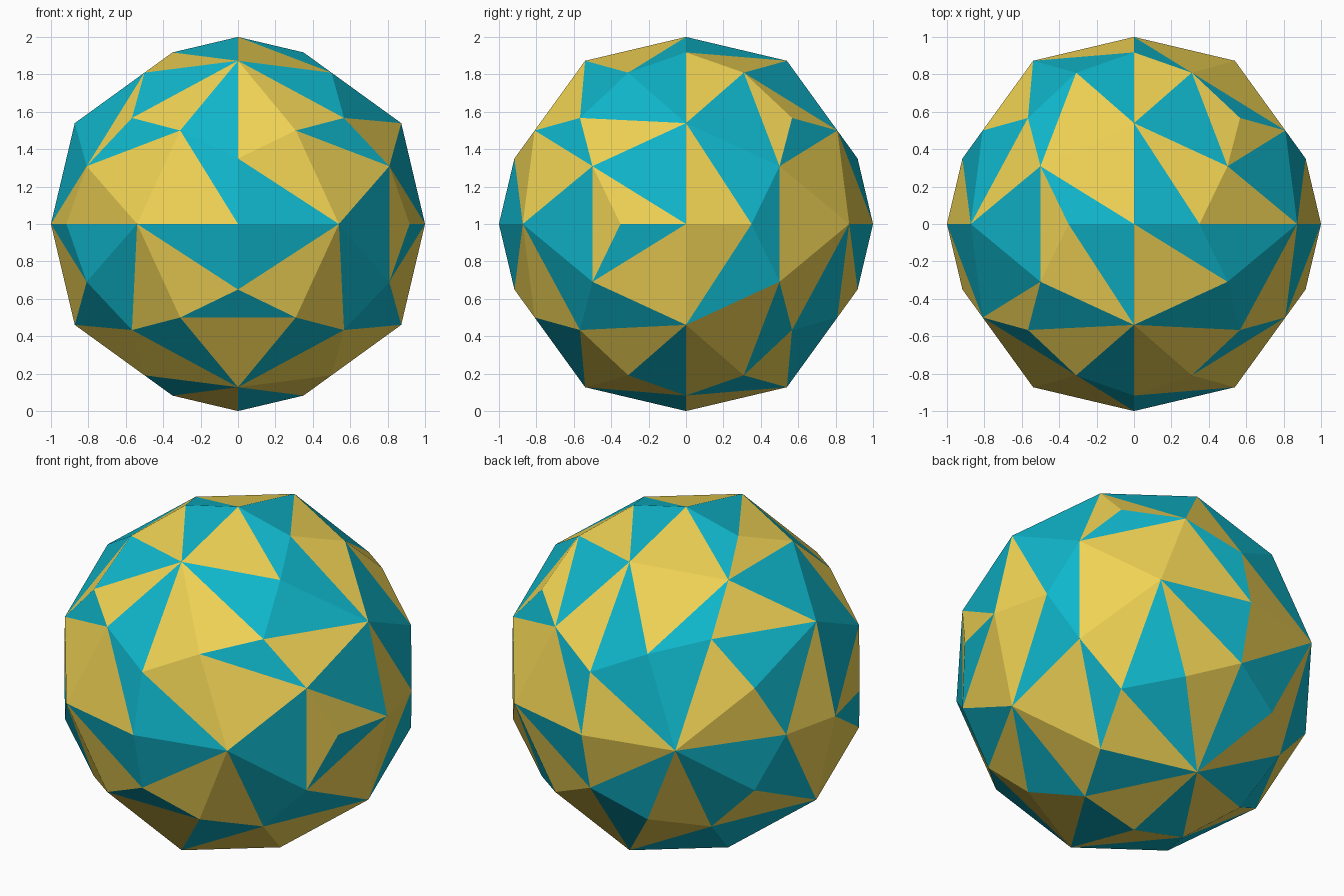
import bpy
import bmesh
from math import sqrt
from mathutils import Vector

if "Cube" in bpy.data.objects:
    bpy.data.objects.remove(bpy.data.objects["Cube"])

PHI = (1 + sqrt(5)) / 2


def orbit(a, b, c):
    """All sign changes and cyclic shifts of a point, in a fixed order."""
    pts = {p for x in (a, -a) for y in (b, -b) for z in (c, -c)
           for p in ((x, y, z), (z, x, y), (y, z, x))}
    return [Vector(p) for p in sorted(pts, key=lambda p: (p[2], p[0], p[1]))]


def key(v):
    return (round(v.z, 4), round(v.x, 4), round(v.y, 4))


def scaled(points, radius):
    return [p.normalized() * radius for p in points]


# Radii that make every kite of the 60-sided solid flat
n = Vector((1, PHI ** 3, 1))
r5 = n.y / n.dot(Vector((1, PHI, 0)).normalized())
r3 = n.y / n.dot(Vector((0, PHI, 1 / PHI)).normalized())
fives = scaled(orbit(1, PHI, 0), r5)
threes = sorted(scaled(orbit(0, PHI, 1 / PHI) + orbit(1, 1, 1), r3), key=key)
twos = scaled(orbit(1, 0, 0) + orbit(0.5, 0.5 / PHI, PHI / 2), 1.0)

# How each kite is divided in two colours: 5 / 3 = gold at the sharp / blunt
# corner, U / D = split lengthwise with gold at the upper / lower side corner
PATTERN = ("DUDD5 UDUDU UDU5U UD55U DDU55 DUUDD "
           "DD3U5 UD555 3D3U3 3DD3U UDDD5 U535D").split()


def material(name, colour):
    mat = bpy.data.materials.new(name)
    mat.diffuse_color = (*colour, 1)
    mat.use_nodes = True
    mat.node_tree.nodes["Principled BSDF"].inputs["Base Color"].default_value = mat.diffuse_color
    return mat


# Faceted ball: 60 kites, each a gold and a teal triangle
bm = bmesh.new()
vert = {key(p): bm.verts.new(p + Vector((0, 0, 1))) for p in fives + threes + twos}


def triangle(a, b, c, slot):
    if (b - a).cross(c - a).dot(a + b + c) < 0:
        b, c = c, b
    face = bm.faces.new([vert[key(p)] for p in (a, b, c)])
    face.material_index = slot


for five, codes in zip(fives, PATTERN):
    near = sorted(threes, key=lambda p: -p.dot(five))[:5]
    for three, code in zip(sorted(near, key=key), codes):
        middle = five.normalized() + three.normalized()
        sides = sorted(twos, key=lambda p: -p.dot(middle))[:2]
        low, high = sorted(sides, key=key)
        if code in "53":
            triangle(five, low, high, 0 if code == "5" else 1)
            triangle(three, low, high, 0 if code == "3" else 1)
        else:
            triangle(five, three, high, 0 if code == "U" else 1)
            triangle(five, three, low, 0 if code == "D" else 1)

mesh = bpy.data.meshes.new("faceted_ball")
bm.to_mesh(mesh)
bm.free()
mesh.materials.append(material("gold", (0.87, 0.65, 0.09)))
mesh.materials.append(material("teal", (0.005, 0.47, 0.6)))
ball = bpy.data.objects.new("faceted_ball", mesh)
bpy.context.collection.objects.link(ball)
